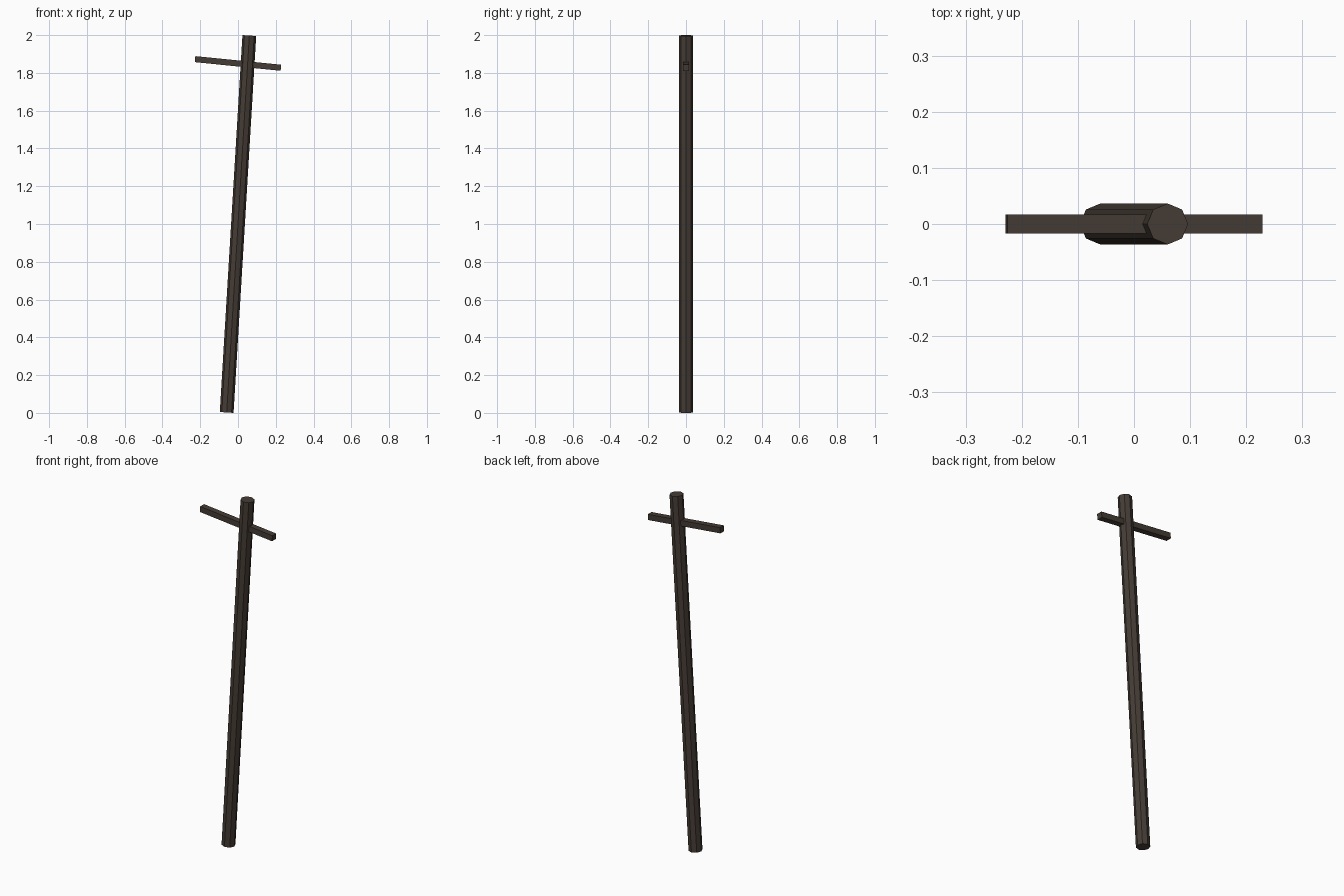
import bpy

if "Cube" in bpy.data.objects:
    bpy.data.objects.remove(bpy.data.objects["Cube"])

wood = bpy.data.materials.new("dark_wood")
wood.diffuse_color = (0.06, 0.045, 0.035, 1)
wood.use_nodes = True
wood.node_tree.nodes["Principled BSDF"].inputs["Base Color"].default_value = wood.diffuse_color

# Leaning eight-sided pole, with a corner edge facing each axis
bpy.ops.mesh.primitive_cylinder_add(vertices=8, radius=0.0365, depth=1.999,
                                    location=(0, 0, 1), rotation=(0, 0.06, 0))
pole = bpy.context.object
pole.name = "pole"
pole.data.materials.append(wood)

# Crooked crossbar passing through the pole near the top
bpy.ops.mesh.primitive_cube_add(size=1, location=(0, 0, 1.85), rotation=(0, 0.1, 0))
bar = bpy.context.object
bar.name = "crossbar"
bar.scale = (0.457, 0.034, 0.032)
bpy.ops.object.transform_apply(location=False, rotation=False, scale=True)
bar.data.materials.append(wood)
